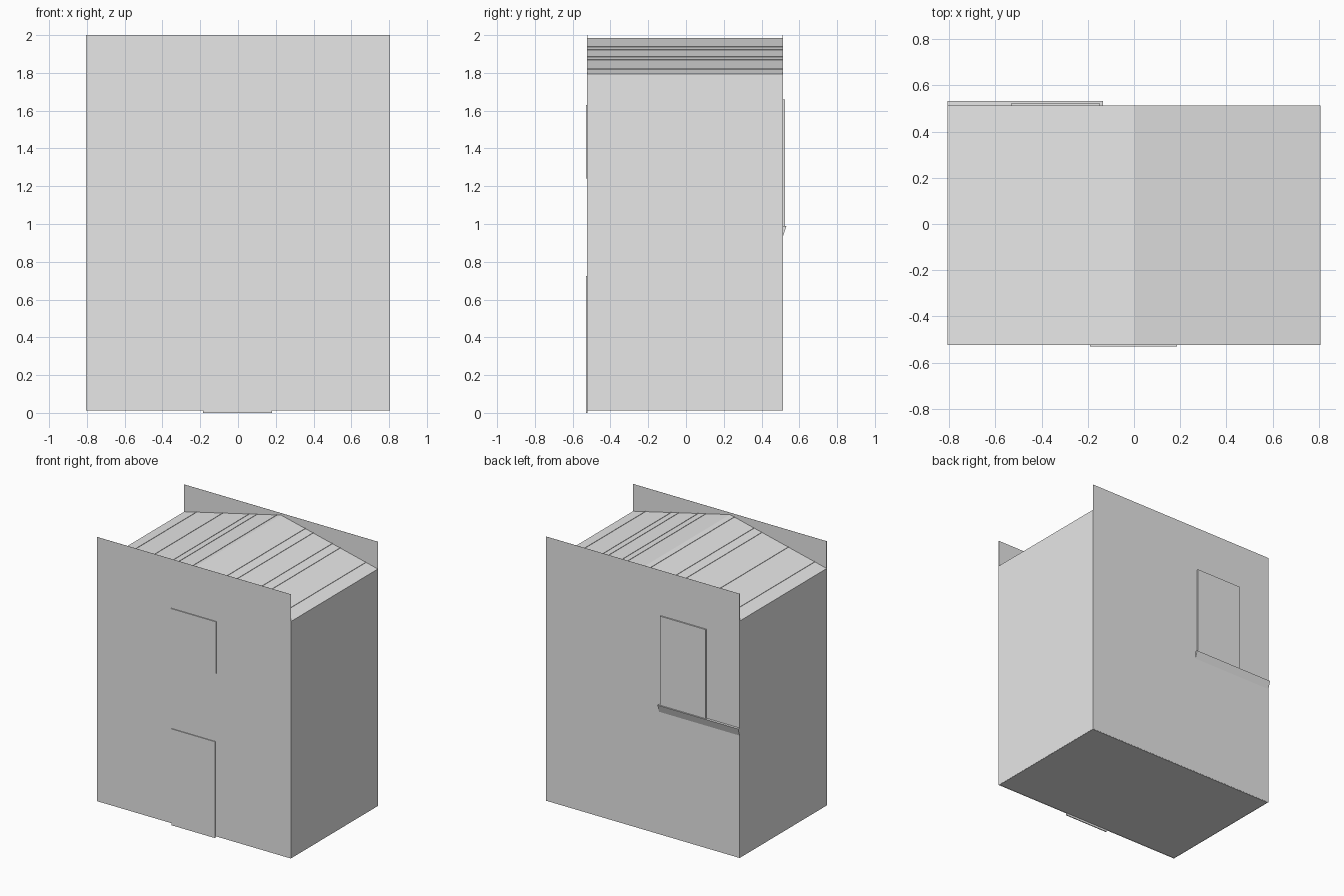
import bpy
import bmesh
import math
from mathutils import Vector

cube = bpy.data.objects.get("Cube")
if cube:
    bpy.data.objects.remove(cube, do_unlink=True)

plaster = bpy.data.materials.new("plain_grey")
plaster.use_nodes = True
GREY = (0.8, 0.8, 0.8, 1)
plaster.diffuse_color = GREY
plaster.node_tree.nodes["Principled BSDF"].inputs["Base Color"].default_value = GREY

W = 0.806                    # half width
FRONT, BACK = -0.523, 0.513  # facade planes
BASE, EAVE, RIDGE, TOP = 0.012, 1.795, 1.985, 2.0
FLOOR_LOW, FLOOR_TOP = 0.93, 0.99
GAP = 0.003                  # depth of the layer behind each facade


def prism(name, outline, axis, start, end):
    """Extrude a 2D outline along x or y; the outline is (other axis, z)."""
    bm = bmesh.new()

    def place(p, d):
        return (d, p[0], p[1]) if axis == "x" else (p[0], d, p[1])

    face = bm.faces.new([bm.verts.new(place(p, start)) for p in outline])
    ext = bmesh.ops.extrude_face_region(bm, geom=[face])
    move = Vector((end - start, 0, 0)) if axis == "x" else Vector((0, end - start, 0))
    bmesh.ops.translate(bm, vec=move,
                        verts=[v for v in ext["geom"] if isinstance(v, bmesh.types.BMVert)])
    bmesh.ops.recalc_face_normals(bm, faces=bm.faces[:])
    mesh = bpy.data.meshes.new(name)
    bm.to_mesh(mesh)
    bm.free()
    mesh.materials.append(plaster)
    ob = bpy.data.objects.new(name, mesh)
    bpy.context.collection.objects.link(ob)
    return ob


def rect(a, b, low, high):
    return [(a, low), (b, low), (b, high), (a, high)]


def half_disc(u, z, r=0.035, sides=8):
    """Half circle hanging below a line."""
    return [(u + r * math.cos(math.pi * (1 + i / sides)),
             z + r * math.sin(math.pi * (1 + i / sides))) for i in range(sides + 1)]


def roof_z(x):
    return RIDGE - (RIDGE - EAVE) * abs(x) / W


# gabled body inside the facades
prism("house_body", [(-W + GAP, BASE), (W - GAP, BASE), (W - GAP, EAVE - 0.01),
                     (0, RIDGE - 0.01), (-W + GAP, EAVE - 0.01)],
      "y", FRONT + 0.006, BACK - 0.006)

# roof sheet and its board seams
prism("roof", [(-W, EAVE - 0.01), (0, RIDGE - 0.01), (W, EAVE - 0.01),
               (W, EAVE), (0, RIDGE), (-W, EAVE)], "y", FRONT + 0.001, BACK - 0.001)
for x in (-0.705, -0.485, -0.265, -0.2, -0.035, 0.2, 0.265, 0.425, 0.49, 0.705):
    a, b = x - 0.003, x + 0.003
    prism("roof_seam", [(a, roof_z(a) - 0.002), (b, roof_z(b) - 0.002),
                        (b, roof_z(b) + 0.003), (a, roof_z(a) + 0.003)],
          "y", FRONT + 0.001, BACK - 0.001)

# tall flat facades and side walls
prism("front_facade", rect(-W, W, BASE, TOP), "y", FRONT, FRONT + 0.001)
prism("back_facade", rect(-W, W, BASE, TOP), "y", BACK - 0.001, BACK)
for side in (-1, 1):
    prism("side_wall", rect(FRONT, BACK, BASE, EAVE), "x", side * W, side * (W - 0.001))

# front door and window
prism("front_door", rect(-0.185, 0.18, 0, 0.725), "y", FRONT - 0.006, FRONT + 0.001)
prism("front_window", rect(-0.19, 0.187, 1.24, 1.63), "y", FRONT - 0.007, FRONT + 0.001)

# back door and its wedge landing
prism("back_door", rect(-0.53, -0.15, FLOOR_TOP, 1.66), "y", BACK - 0.001, BACK + 0.01)
prism("back_landing", [(BACK - 0.001, FLOOR_LOW), (BACK + 0.019, FLOOR_TOP),
                       (BACK - 0.001, FLOOR_TOP)], "x", -W, -0.135)

# beam ends, floor bands and openings just behind the facades
for plane, inward, beams in ((FRONT, 1, (-0.64, -0.35)), (BACK, -1, (-0.63, -0.33))):
    near, far = plane + inward * GAP, plane + inward * 0.007
    for i in range(-3, 4):
        x = i * 0.226
        prism("roof_beam_end", half_disc(x, roof_z(x) - 0.012), "y", near, far)
    for x in beams:
        prism("floor_beam_end", half_disc(x, FLOOR_LOW), "y", near, far)
prism("front_floor_band", rect(-W, W, FLOOR_LOW, FLOOR_TOP), "y", FRONT + GAP, FRONT + 0.007)
prism("front_opening", rect(-W, -0.54, FLOOR_TOP, 1.72), "y", FRONT + GAP, FRONT + 0.007)
prism("back_opening", rect(-W, -0.17, 0.12, 0.6), "y", BACK - GAP, BACK - 0.007)

# band, beam ends and slot on one side, opening on the other
near, far = W - 0.002, W - 0.005
prism("side_floor_band", rect(FRONT, 0.29, FLOOR_LOW, FLOOR_TOP), "x", near, far)
for y in (-0.28, 0.01):
    prism("side_beam_end", half_disc(y, FLOOR_LOW), "x", near, far)
prism("side_slot", rect(0.21, 0.27, 1.22, 1.24), "x", near, far)
prism("side_opening", rect(FRONT, 0.02, FLOOR_TOP, 1.7), "x", -near, -far)
prism("side_floor_edge", rect(FRONT, BACK, FLOOR_LOW, FLOOR_TOP), "x", -near, -far)

# stair profile behind the back facade
steps = 10
run, rise = 0.695 / steps, 0.89 / steps
outline = [(0.575, 0.1)]
for i in range(steps):
    outline.append((0.575 - i * run, 0.1 + (i + 1) * rise))
    outline.append((0.575 - (i + 1) * run, 0.1 + (i + 1) * rise))
outline.append((-0.12, 0.1))
prism("back_stairs", outline, "y", BACK - GAP, BACK - 0.007)
